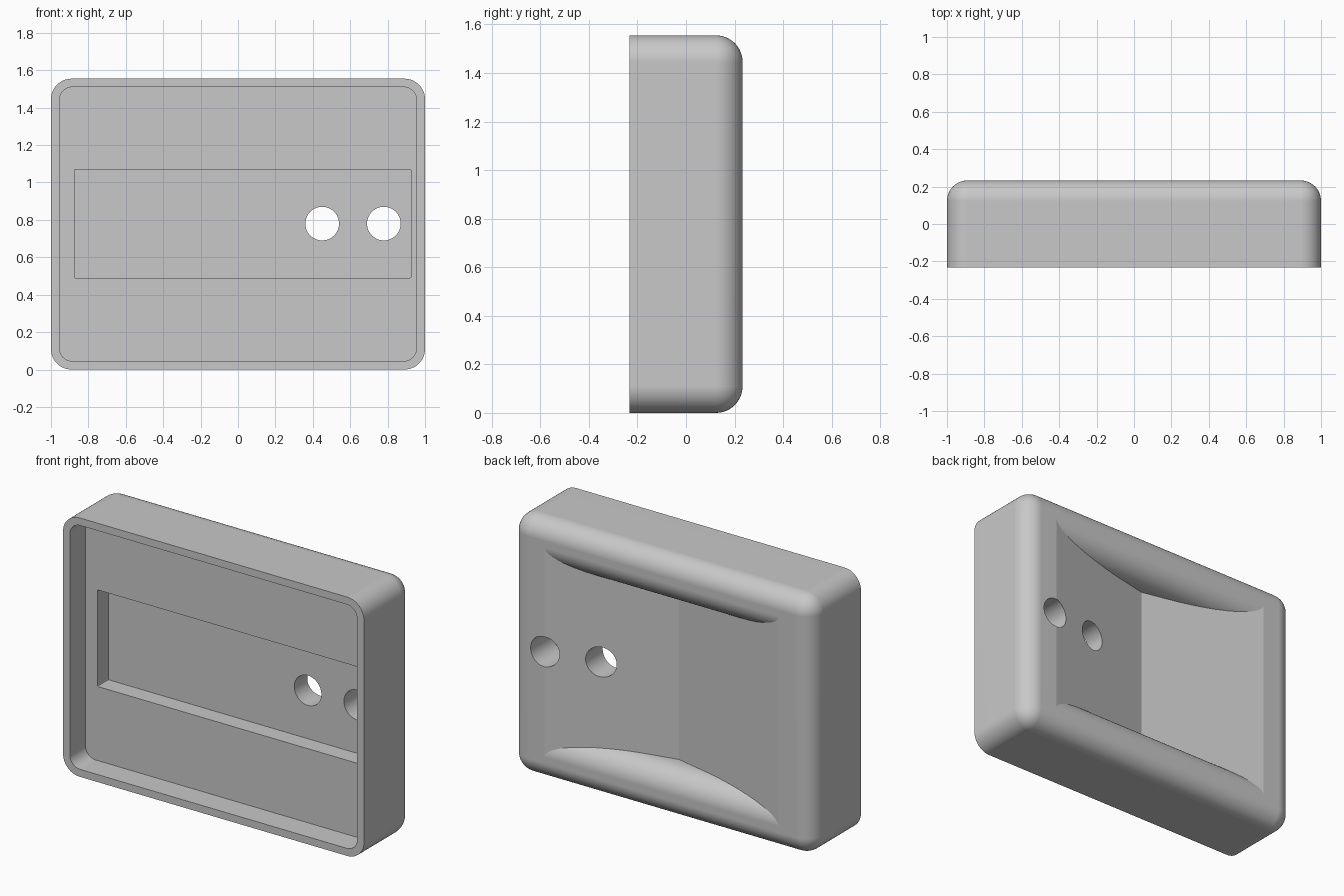
import bpy, bmesh, math
from mathutils import Matrix, Vector

cube = bpy.data.objects.get("Cube")
if cube:
    bpy.data.objects.remove(cube, do_unlink=True)

W, D, H = 2.0, 0.466, 1.555
FRONT, BACK, MID = -D / 2, D / 2, 0.7775
ROUND = 0.11

grey = bpy.data.materials.new("matte_grey")
grey.use_nodes = True
grey.diffuse_color = (0.58, 0.58, 0.58, 1)
grey.node_tree.nodes["Principled BSDF"].inputs["Base Color"].default_value = (0.58, 0.58, 0.58, 1)


def finish(bm, name):
    bmesh.ops.recalc_face_normals(bm, faces=bm.faces[:])
    mesh = bpy.data.meshes.new(name)
    bm.to_mesh(mesh)
    bm.free()
    obj = bpy.data.objects.new(name, mesh)
    bpy.context.collection.objects.link(obj)
    mesh.materials.append(grey)
    return obj


def box(name, x0, x1, y0, y1, z0, z1, radius=0, keep=None, segments=12):
    """Box with the edges chosen by keep(edge) rounded."""
    bm = bmesh.new()
    size = Matrix.Diagonal((x1 - x0, y1 - y0, z1 - z0, 1))
    place = Matrix.Translation(((x0 + x1) / 2, (y0 + y1) / 2, (z0 + z1) / 2))
    bmesh.ops.create_cube(bm, size=1, matrix=place @ size)
    if radius:
        edges = [e for e in bm.edges if keep(e)]
        bmesh.ops.bevel(bm, geom=edges, offset=radius, segments=segments,
                        profile=0.5, affect='EDGES')
    return finish(bm, name)


def prism(name, points, sweep):
    """Closed outline swept along a vector."""
    bm = bmesh.new()
    face = bm.faces.new([bm.verts.new(p) for p in points])
    out = bmesh.ops.extrude_face_region(bm, geom=[face])
    verts = [g for g in out["geom"] if isinstance(g, bmesh.types.BMVert)]
    bmesh.ops.translate(bm, verts=verts, vec=Vector(sweep))
    return finish(bm, name)


def combine(target, cutter, operation='DIFFERENCE'):
    mod = target.modifiers.new("cut", 'BOOLEAN')
    mod.operation, mod.solver, mod.object = operation, 'EXACT', cutter
    bpy.context.view_layer.objects.active = target
    bpy.ops.object.modifier_apply(modifier=mod.name)
    bpy.data.objects.remove(cutter, do_unlink=True)


def along_y(e):
    return abs(e.verts[0].co.y - e.verts[1].co.y) > 0.01


def not_front(e):
    return any(v.co.y > 0 for v in e.verts)


# Outer shell: every edge rounded except around the open front
shell = box("cover_shell", -W / 2, W / 2, FRONT, BACK, 0, H, ROUND, not_front)

# Open front cavity, then the deeper rectangular pocket
RIM = 0.045
combine(shell, box("cavity", -W / 2 + RIM, W / 2 - RIM, FRONT - 0.1, -0.085,
                   RIM, H - RIM, 0.07, along_y))
combine(shell, box("pocket", -0.875, 0.925, FRONT - 0.1, 0.02, 0.49, 1.07,
                   0.006, along_y, 2))

# Shallow V recess on the back, with rolled upper and lower lips
APEX, HALF, TALL, LIP, TOP = 0.066, 0.777, 0.5, 0.13, 0.3
reach = HALF * (TOP - APEX) / (BACK - APEX)
recess = prism("back_recess", [(-reach, TOP, 0), (0, APEX, 0), (reach, TOP, 0)], (0, 0, H))
steps = 12
lip = [(TALL, 0.0)]
for i in range(steps + 1):
    a = math.pi / 2 * i / steps
    lip.append((TALL + LIP * (1 - math.cos(a)), BACK - LIP * (1 - math.sin(a))))
lip.append((TALL + LIP, TOP + 0.1))
outline = [(-1.5, y, MID + h) for h, y in lip] + [(-1.5, y, MID - h) for h, y in reversed(lip)]
combine(recess, prism("lip_profile", outline, (3, 0, 0)), 'INTERSECT')
combine(shell, recess)

# Two through holes
for x in (0.45, 0.78):
    bm = bmesh.new()
    bmesh.ops.create_cone(bm, cap_ends=True, segments=48, radius1=0.09, radius2=0.09, depth=1,
                          matrix=Matrix.Translation((x, 0, 0.78)) @ Matrix.Rotation(math.pi / 2, 4, 'X'))
    combine(shell, finish(bm, "hole"))

# Smooth the rounded areas and keep the flat faces flat
bpy.ops.object.select_all(action='DESELECT')
shell.select_set(True)
bpy.context.view_layer.objects.active = shell
bpy.ops.object.shade_smooth_by_angle(angle=math.radians(11.5))
weighted = shell.modifiers.new("weighted_normals", 'WEIGHTED_NORMAL')
weighted.keep_sharp = True
